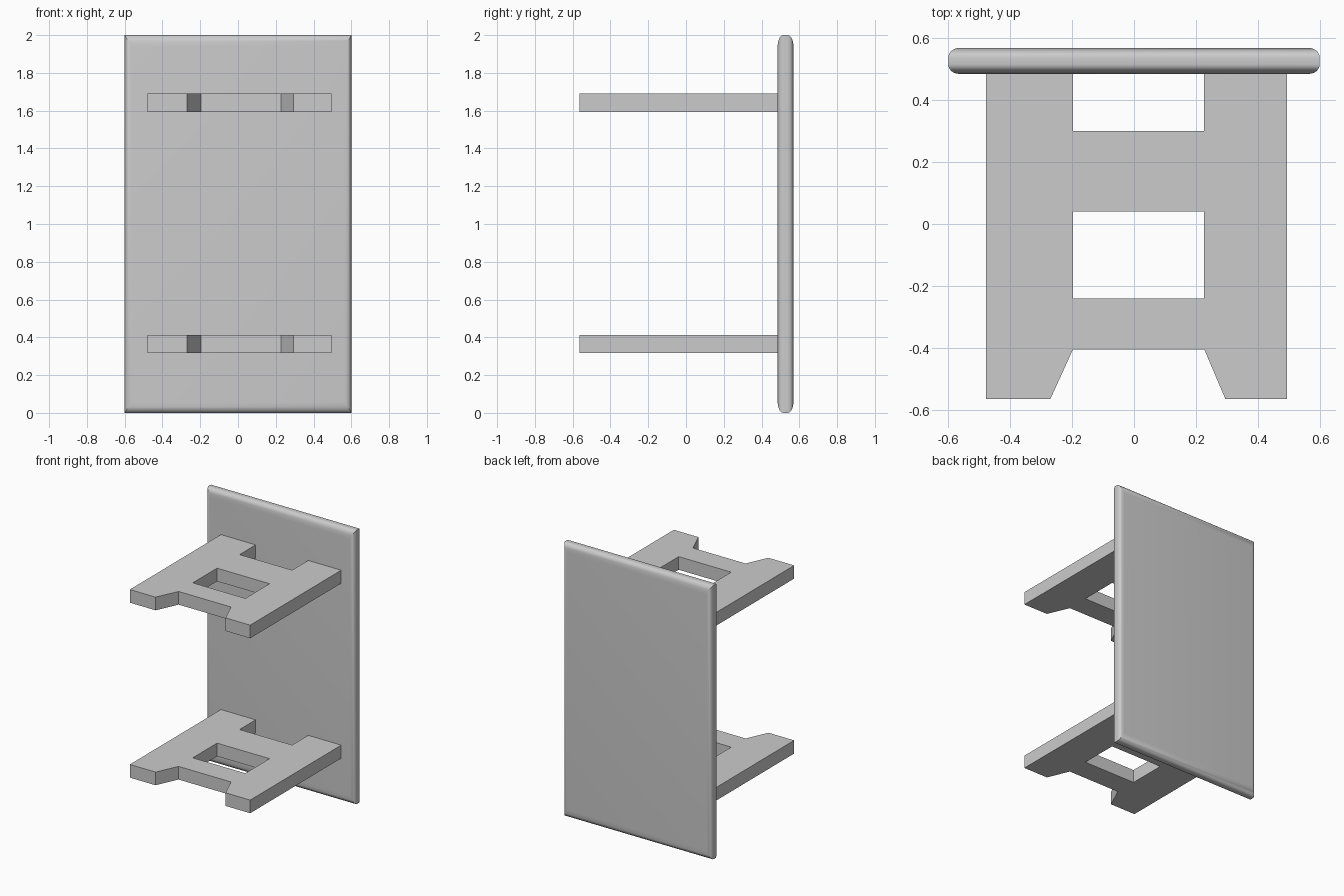
import bpy, bmesh
from mathutils import Matrix

if "Cube" in bpy.data.objects:
    bpy.data.objects.remove(bpy.data.objects["Cube"])

grey = bpy.data.materials.new("light_grey")
grey.diffuse_color = (0.6, 0.6, 0.6, 1)
grey.use_nodes = True
grey.node_tree.nodes["Principled BSDF"].inputs["Base Color"].default_value = grey.diffuse_color


def add_object(name, bm):
    bmesh.ops.recalc_face_normals(bm, faces=bm.faces)
    mesh = bpy.data.meshes.new(name)
    bm.to_mesh(mesh)
    bm.free()
    mesh.materials.append(grey)
    obj = bpy.data.objects.new(name, mesh)
    bpy.context.collection.objects.link(obj)
    return obj


# Upright panel: box with its front and back rims rounded, then stretched
bm = bmesh.new()
bmesh.ops.create_cube(bm, size=1, matrix=Matrix.Diagonal((1, 0.084, 1, 1)))
rims = [e for e in bm.edges if abs(e.verts[0].co.y - e.verts[1].co.y) < 1e-4]
bmesh.ops.bevel(bm, geom=rims, offset=0.03, segments=6, profile=0.5, affect='EDGES')
bmesh.ops.transform(bm, matrix=Matrix.Translation((0, 0.527, 1)) @ Matrix.Diagonal((1.2, 1, 2, 1)),
                    verts=bm.verts)
panel = add_object("back_panel", bm)
bpy.context.view_layer.objects.active = panel
panel.select_set(True)
bpy.ops.object.shade_smooth_by_angle(angle=0.6)

# Bracket outline: two legs joined by two crossbars
FRONT, BACK = -0.565, 0.49
BAR_Y = (-0.405, -0.24, 0.04, 0.30)


def leg(outer, inner, foot):
    return ([(outer, BACK), (outer, FRONT), (foot, FRONT)]
            + [(inner, y) for y in BAR_Y] + [(inner, BACK)])


def bar(y0, y1):
    return [(-0.197, y0), (0.227, y0), (0.227, y1), (-0.197, y1)]


outlines = [leg(-0.478, -0.197, -0.27), leg(0.494, 0.227, 0.295),
            bar(*BAR_Y[:2]), bar(*BAR_Y[2:])]

# Lower and upper brackets
for name, z in (("lower_bracket", 0.317), ("upper_bracket", 1.594)):
    bm = bmesh.new()
    for outline in outlines:
        bm.faces.new([bm.verts.new((x, y, z)) for x, y in outline])
    bmesh.ops.remove_doubles(bm, verts=bm.verts, dist=1e-4)
    bmesh.ops.recalc_face_normals(bm, faces=bm.faces)
    if bm.faces[:][0].normal.z < 0:
        bmesh.ops.reverse_faces(bm, faces=bm.faces)
    # Thicken the flat outline upwards
    walls = [e for e in bm.edges if e.is_boundary]
    lower = bm.faces[:]
    copy = bmesh.ops.duplicate(bm, geom=bm.verts[:] + bm.edges[:] + lower)
    top_verts = [g for g in copy["geom"] if isinstance(g, bmesh.types.BMVert)]
    bmesh.ops.translate(bm, vec=(0, 0, 0.096), verts=top_verts)
    for e in walls:
        a, b = e.verts
        bm.faces.new((a, b, copy["vert_map"][b], copy["vert_map"][a]))
    add_object(name, bm)
